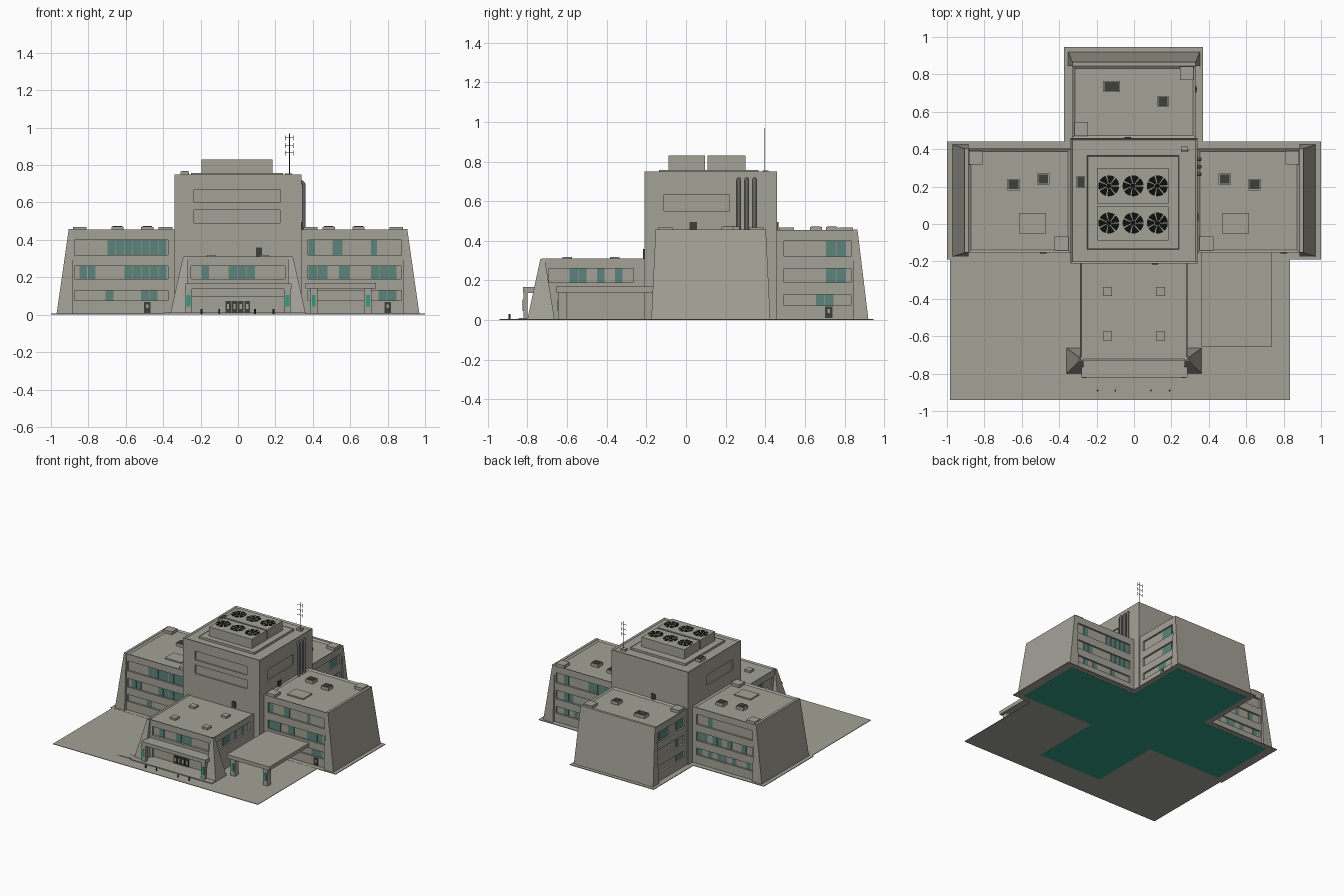
import bpy, bmesh, math, random
from mathutils import Vector

if "Cube" in bpy.data.objects:
    bpy.data.objects.remove(bpy.data.objects["Cube"])
random.seed(4)

def mat(name, rgb):
    m = bpy.data.materials.new(name)
    m.diffuse_color = (*rgb, 1)
    m.use_nodes = True
    m.node_tree.nodes["Principled BSDF"].inputs["Base Color"].default_value = m.diffuse_color
    return m
CONCRETE = mat("concrete", (0.37, 0.36, 0.31))
GLASS = mat("window_teal", (0.11, 0.23, 0.20))
GREEN = mat("bright_teal", (0.03, 0.33, 0.22))
DARK = mat("dark_grey", (0.045, 0.05, 0.042))
BLACK = mat("fan_black", (0.004, 0.005, 0.004))
METAL = mat("pipe_grey", (0.13, 0.13, 0.12))

# mappings from wing space (outward, across, up) to the world
WORLD = lambda u, v, z: (u, v, z)
RIGHT = lambda u, v, z: (u, v + 0.125, z)
LEFT = lambda u, v, z: (-u, v + 0.125, z)
BACK = lambda u, v, z: (v, u, z)
FRONT = lambda u, v, z: (v, -u, z)

def finish(bm, name, m):
    bmesh.ops.recalc_face_normals(bm, faces=bm.faces)
    me = bpy.data.meshes.new(name)
    bm.to_mesh(me)
    bm.free()
    me.materials.append(m)
    ob = bpy.data.objects.new(name, me)
    bpy.context.collection.objects.link(ob)
    return ob

def frustum(name, b, t, z0, z1, m=CONCRETE, P=WORLD, rim=0, sink=0.01):
    """Block from bottom rectangle b to top rectangle t (u0,u1,v0,v1); rim sinks the roof."""
    bm = bmesh.new()
    rings = []
    for (u0, u1, v0, v1), z in ((b, z0), (t, z1)):
        rings.append([bm.verts.new(P(u, v, z)) for u, v in ((u0, v0), (u1, v0), (u1, v1), (u0, v1))])
    bm.faces.new(rings[0])
    top = bm.faces.new(rings[1])
    for i in range(4):
        j = (i + 1) % 4
        bm.faces.new((rings[0][i], rings[0][j], rings[1][j], rings[1][i]))
    bmesh.ops.recalc_face_normals(bm, faces=bm.faces)
    if rim:
        bmesh.ops.inset_region(bm, faces=[top], thickness=rim)
        bmesh.ops.translate(bm, verts=top.verts, vec=(0, 0, -sink))
    return finish(bm, name, m)

def box(name, u0, u1, v0, v1, z0, z1, m=CONCRETE, P=WORLD, rim=0, sink=0.01):
    return frustum(name, (u0, u1, v0, v1), (u0, u1, v0, v1), z0, z1, m, P, rim, sink)

def vent(name, x, y, z, w, d):
    box(name, x - w / 2, x + w / 2, y - d / 2, y + d / 2, z, z + 0.025)
    box(name + "_grille", x - w / 2 + .006, x + w / 2 - .006, y - d / 2 + .006, y + d / 2 - .006, z + .025, z + .028, DARK)

def tube(name, pts, r, m, res=3):
    cu = bpy.data.curves.new(name, 'CURVE')
    cu.dimensions = '3D'
    cu.bevel_depth, cu.bevel_resolution, cu.use_fill_caps = r, res, True
    s = cu.splines.new('POLY')
    s.points.add(len(pts) - 1)
    for p, c in zip(s.points, pts):
        p.co = (*c, 1)
    cu.materials.append(m)
    bpy.context.collection.objects.link(bpy.data.objects.new(name, cu))

def panes(name, spans, side, v, z0, z1, P):
    """Row of window plates on the side wall at distance v."""
    for a, b in spans:
        n = max(1, round((b - a) / 0.043))
        w = (b - a) / n
        for i in range(n):
            box(name, a + i * w + .001, a + (i + 1) * w - .002, side * (v - .003), side * (v + .002), z0, z1, GLASS, P)

def random_spans(a, b):
    n = int((b - a) / 0.043)
    return [(a + i * .043, a + (i + 1) * .043) for i in range(n) if random.random() < 0.4]

ROWS = ((0.32, 0.40), (0.19, 0.26), (0.075, 0.13))

def wing(name, u0, u1, h, slab, slope, spans, P, doors):
    """Three storeys with recessed window bands on both sides and a sloped end slab."""
    box(name + "_core", u0, u1, -h + .014, h - .014, 0.004, 0.42, CONCRETE, P)
    for z0, z1 in ((0.004, 0.075), (0.13, 0.19), (0.26, 0.32)):
        box(name + "_spandrel", u0, u1, -h, h, z0, z1, CONCRETE, P)
    box(name + "_roof", u0, u1, -h, h, 0.40, 0.455, CONCRETE, P, 0.02)
    for a, b in ((u0, u0 + .035), (u1 - .012, u1)):
        box(name + "_pier", a, b, -h, h, 0.004, 0.44, CONCRETE, P)
    frustum(name + "_end_slab", (u1, slope, -h - .022, h + .022), (u1, slab, -h, h), 0.004, 0.457, CONCRETE, P)
    for side in (-1, 1):
        for r, (z0, z1) in enumerate(ROWS):
            s = spans[r] if side in doors else random_spans(u0 + .04, u1 - .02)
            panes(name + "_window", s, side, h - .014, z0, z1, P)
    for side, d in doors.items():
        box(name + "_door", d - .018, d + .018, side * h, side * (h + .004), 0.01, 0.068, DARK, P)
        box(name + "_door_pane", d - .007, d + .007, side * h, side * (h + .006), 0.035, 0.055, CONCRETE, P)
    # raised roof corners
    box(name + "_corner_outer", u1 - .075, u1 - .002, h - .085, h - .012, 0.44, 0.468, CONCRETE, P)
    box(name + "_corner_inner", u0 + .01, u0 + .085, -h + .012, -h + .085, 0.44, 0.468, CONCRETE, P)

wing("right_wing", 0.34, 0.885, 0.278, 0.905, 0.97,
     ([(.375, .415), (.505, .56), (.71, .745)], [(.375, .48), (.54, .6), (.71, .85)], [(.75, .85)]), RIGHT, {-1: 0.80})
wing("left_wing", 0.34, 0.885, 0.278, 0.905, 0.97,
     ([(.38, .70)], [(.38, .61), (.76, .85)], [(.43, .52), (.665, .71)]), LEFT, {-1: 0.485})
wing("back_wing", 0.46, 0.845, 0.33, 0.865, 0.92,
     ([(.705, .81)], [(.705, .81)], [(.655, .745)]), BACK, {1: 0.72})

# roof vents and skylights
for s in (-1, 1):
    vent("wing_vent", s * 0.645, 0.21, 0.445, 0.065, 0.06)
    vent("wing_vent", s * 0.485, 0.24, 0.445, 0.065, 0.06)
    box("wing_skylight", s * .47, s * .615, -0.05, 0.06, 0.44, 0.455)
    for y in (-0.36, -0.6):
        box("front_roof_box", s * .142 - .025, s * .142 + .025, y - .024, y + .024, 0.29, 0.318)
vent("back_vent", -0.12, 0.735, 0.445, 0.09, 0.06)
vent("back_vent", 0.155, 0.655, 0.445, 0.06, 0.06)

# central tower with shallow recessed bands
tower = box("tower", -0.34, 0.34, -0.21, 0.46, 0.004, 0.75, rim=0.014)
cutters = [box("cut_front", -.235, .225, -.25, -.20, a, b) for a, b in ((.60, .67), (.49, .56))]
cutters += [box("cut_side", s * .33, s * .38, -.11, .22, .55, .635) for s in (-1, 1)]
for c in cutters:
    c.hide_render = True
    c.hide_set(True)
    md = tower.modifiers.new("recess", 'BOOLEAN')
    md.operation, md.object, md.solver = 'DIFFERENCE', c, 'EXACT'
box("tower_door_front", 0.095, 0.128, -0.216, -0.21, 0.31, 0.36, DARK)
box("tower_door_right", 0.34, 0.346, 0.018, 0.055, 0.45, 0.495, DARK)
box("tower_door_back", -0.05, -0.015, 0.46, 0.466, 0.45, 0.495, DARK)
vent("tower_vent", -0.285, 0.225, 0.74, 0.045, 0.065)
box("tower_hatch", 0.25, 0.29, 0.385, 0.415, 0.735, 0.755)

# cooling units with six fans
box("cooling_base", -0.25, 0.24, -0.135, 0.365, 0.735, 0.757, rim=0.004, sink=0.002)
for y0, y1, yc in ((-0.088, 0.095, 0.005), (0.108, 0.30, 0.204)):
    box("cooling_unit", -0.195, 0.185, y0, y1, 0.75, 0.83)
    for xc in (-0.135, -0.005, 0.125):
        bm = bmesh.new()
        for k in range(7):   # flat blades with thin gaps between
            a0 = k * math.tau / 7 + 0.04
            a1 = a0 + math.tau / 7 - 0.10
            ring = [(.016, a0), (.056, a0 + .03)] + [(.056, a0 + (a1 - a0) * i / 4) for i in (1, 2, 3, 4)] + [(.016, a1 - .1)]
            bm.faces.new([bm.verts.new((xc + r * math.cos(a), yc + r * math.sin(a), 0.834)) for r, a in ring])
        bmesh.ops.create_circle(bm, cap_ends=True, segments=12, radius=0.014)
        bmesh.ops.translate(bm, verts=bm.verts[-12:], vec=(xc, yc, 0.835))
        finish(bm, "fan", BLACK)

# mast and wall pipes
tube("mast", [(0.275, 0.395, 0.74), (0.275, 0.395, 0.97)], 0.0022, DARK, 1)
for z in (0.865, 0.905, 0.945):
    tube("mast_bar", [(0.25, 0.395, z), (0.297, 0.395, z)], 0.0015, DARK, 1)
    for x in (0.252, 0.295):
        tube("mast_tip", [(x, 0.395, z - .014), (x, 0.395, z + .014)], 0.0015, DARK, 1)
for y in (0.266, 0.306, 0.346):
    bend = [(.33 + .022 * math.sin(a), y, .69 + .022 * math.cos(a)) for a in (0, .4, .8, 1.2, 1.57)]
    tube("wall_pipe", bend + [(0.352, y, 0.445)], 0.010, METAL)

# front wing
box("front_core", 0.20, 0.712, -0.276, 0.276, 0.004, 0.29, P=FRONT)
box("front_lower_wall", 0.20, 0.70, -0.29, 0.29, 0.004, 0.19, P=FRONT)
box("front_ledge", 0.70, 0.73, -0.29, 0.29, 0.165, 0.19, P=FRONT)
box("front_roof", 0.20, 0.73, -0.29, 0.29, 0.26, 0.312, P=FRONT, rim=0.012)
for s in (-1, 1):
    box("front_pier", 0.69, 0.73, s * .25, s * .29, 0.004, 0.30, P=FRONT)
    box("front_inner_pier", 0.20, 0.265, s * .26, s * .29, 0.004, 0.30, P=FRONT)
    panes("front_side_window", [(.32, .36), (.41, .45), (.50, .59)], s, 0.276, 0.19, 0.26, FRONT)
    frustum("buttress", (s * .27, s * .362, -.80, -.663), (s * .27, s * .294, -.735, -.712), 0.004, 0.308)
    box("entry_post", s * .245, s * .282, -.82, -.80, 0.01, 0.14)
    box("entry_light", s * .255, s * .275, -.824, -.82, 0.045, 0.105, GREEN)
for a, b in ((-.195, -.155), (-.05, -.005), (-.002, .043), (.046, .09)):
    box("front_window", a, b, -.714, -.71, 0.19, 0.26, GLASS)

# entrance: canopy, doors, platform, ramp, bollards
box("entry_canopy", -0.28, 0.285, -0.822, -0.71, 0.138, 0.167)
box("entry_lintel", -0.25, 0.25, -0.73, -0.70, 0.095, 0.138)
box("entry_platform", -0.365, 0.36, -0.845, -0.70, 0.002, 0.012)
frustum("entry_ramp", (-.52, -.365, -.83, -.775), (-.37, -.365, -.83, -.775), 0.004, 0.012)
for i in range(4):
    x = -0.068 + i * 0.034
    box("entry_door", x, x + .030, -.720, -.711, 0.012, 0.072, DARK)
    box("entry_door_pane", x + .009, x + .021, -.722, -.719, 0.03, 0.058, CONCRETE)
for x in (-.195, -.10, .09, .19):
    tube("bollard", [(x, -.89, 0.004), (x, -.89, 0.03)], 0.005, DARK, 1)

# side canopy on two legs
box("side_canopy", 0.36, 0.737, -0.655, -0.14, 0.14, 0.17)
for a, b in ((.385, .425), (.675, .715)):
    box("canopy_leg", a, b, -.645, -.60, 0.006, 0.142)
    box("canopy_light", a + .01, b - .01, -.649, -.645, 0.045, 0.105, GREEN)

# ground plates and coloured underside
box("forecourt", -0.985, 0.835, -0.94, -0.18, 0.001, 0.005)
box("side_base", -1, 1, -0.19, 0.442, 0.001, 0.006)
box("back_base", -0.375, 0.37, 0.44, 0.947, 0.001, 0.006)
for n, r in (("side", (-.93, .93, -.15, .40)), ("back", (-.33, .33, .40, .89)), ("front", (-.28, .28, -.73, -.15))):
    box(n + "_underside", *r, 0, 0.003, GREEN)
